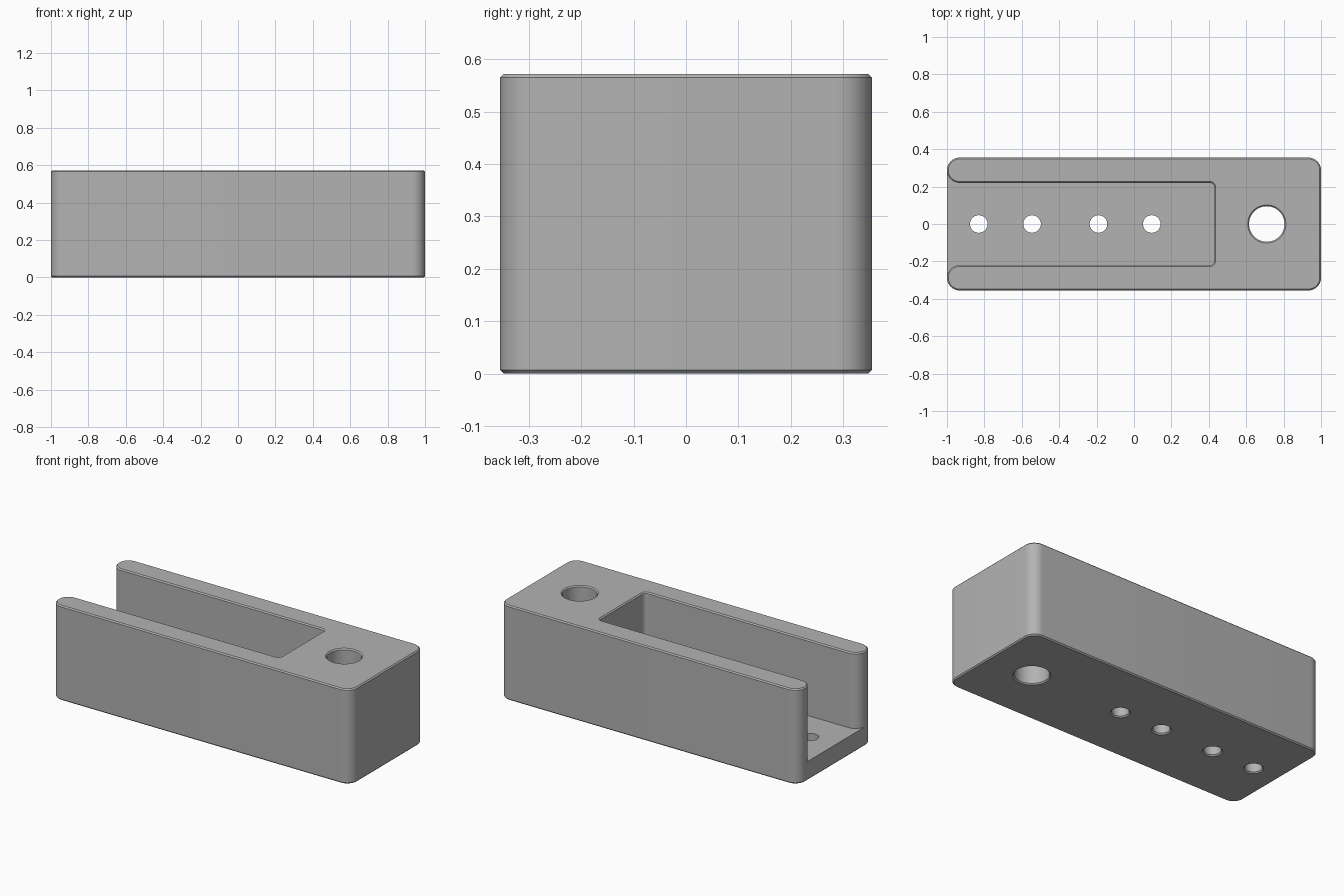
import bpy
import bmesh
from math import cos, sin, radians

cube = bpy.data.objects.get("Cube")
if cube:
    bpy.data.objects.remove(cube, do_unlink=True)

# Main dimensions
HALF_L, HALF_W, HEIGHT = 1.0, 0.355, 0.572
SLOT_HALF_W, SLOT_END, FLOOR_Z = 0.22, 0.43, 0.115
CORNER = (HALF_W - SLOT_HALF_W) / 2      # wall ends are full half circles
SLOT_CORNER = 0.025
CHAMFER = 0.007

grey = bpy.data.materials.new("grey plastic")
grey.use_nodes = True
colour = (0.45, 0.45, 0.45, 1)
grey.diffuse_color = colour
grey.node_tree.nodes["Principled BSDF"].inputs["Base Color"].default_value = colour


def arc(cx, cy, radius, start, end, steps=12):
    angles = [radians(start + (end - start) * i / steps) for i in range(steps + 1)]
    return [(cx + radius * cos(a), cy + radius * sin(a)) for a in angles]


def outer_path(inset):
    """Outside of the block, from one open wall end round to the other."""
    x, y, r = HALF_L - CORNER, HALF_W - CORNER, CORNER - inset
    return (arc(-x, -y, r, 180, 270) + arc(x, -y, r, 270, 360)
            + arc(x, y, r, 0, 90) + arc(-x, y, r, 90, 180))


def slot_path(inset):
    """Inside of the slot, continuing from the end of the outer path."""
    x, y, r = HALF_L - CORNER, HALF_W - CORNER, CORNER - inset
    sx, sy, sr = SLOT_END - SLOT_CORNER, SLOT_HALF_W - SLOT_CORNER, SLOT_CORNER + inset
    return (arc(-x, y, r, 180, 270)[1:] + arc(sx, sy, sr, 90, 0)
            + arc(sx, -sy, sr, 0, -90) + arc(-x, -y, r, 90, 180)[:-1])


def ring(bm, points, z):
    return [bm.verts.new((x, y, z)) for x, y in points]


def bridge(bm, low, high):
    for i in range(len(low)):
        j = (i + 1) % len(low)
        bm.faces.new((low[i], low[j], high[j], high[i]))


def finish(name, bm):
    bmesh.ops.recalc_face_normals(bm, faces=bm.faces)
    mesh = bpy.data.meshes.new(name)
    bm.to_mesh(mesh)
    bm.free()
    mesh.materials.append(grey)
    obj = bpy.data.objects.new(name, mesh)
    bpy.context.collection.objects.link(obj)
    return obj


# Block: a full base plate below the floor, a U-shaped wall above it
bm = bmesh.new()
bottom = ring(bm, outer_path(CHAMFER), 0)
lower = ring(bm, outer_path(0), CHAMFER)
outer = ring(bm, outer_path(0), FLOOR_Z)
slot = ring(bm, slot_path(0), FLOOR_Z)
upper = ring(bm, outer_path(0) + slot_path(0), HEIGHT - CHAMFER)
top = ring(bm, outer_path(CHAMFER) + slot_path(CHAMFER), HEIGHT)
bridge(bm, bottom, lower)
bridge(bm, lower, outer)
bridge(bm, outer + slot, upper)
bridge(bm, upper, top)
bm.faces.new(bottom[::-1])
bm.faces.new(top)
bm.faces.new([outer[0], outer[-1]] + slot)      # slot floor
block = finish("slotted_block", bm)


# Holes: round cutters that widen at the chamfered rims
def hole_cutter(name, x, radius, top_z, top_chamfer):
    wide, past = radius + CHAMFER, 0.03
    levels = [(-past, wide), (0, wide), (CHAMFER, radius)]
    if top_chamfer:
        levels += [(top_z - CHAMFER, radius), (top_z, wide), (top_z + past, wide)]
    else:
        levels += [(top_z + past, radius)]
    bm = bmesh.new()
    rings = [ring(bm, arc(x, 0, r, 0, 360, 48)[:-1], z) for z, r in levels]
    for low, high in zip(rings, rings[1:]):
        bridge(bm, low, high)
    bm.faces.new(rings[0][::-1])
    bm.faces.new(rings[-1])
    return finish(name, bm)


cutters = [hole_cutter("large_hole_cutter", 0.71, 0.095, HEIGHT, True)]
for x in (-0.83, -0.545, -0.19, 0.095):
    cutters.append(hole_cutter("screw_hole_cutter", x, 0.047, FLOOR_Z, False))

bpy.ops.object.select_all(action='DESELECT')
block.select_set(True)
bpy.context.view_layer.objects.active = block
for cutter in cutters:
    cutter.hide_render = True
    cut = block.modifiers.new("hole", 'BOOLEAN')
    cut.operation = 'DIFFERENCE'
    cut.solver = 'EXACT'
    cut.object = cutter
    bpy.ops.object.modifier_apply(modifier=cut.name)
    bpy.data.objects.remove(cutter, do_unlink=True)

bpy.ops.object.shade_smooth_by_angle(angle=radians(30))
